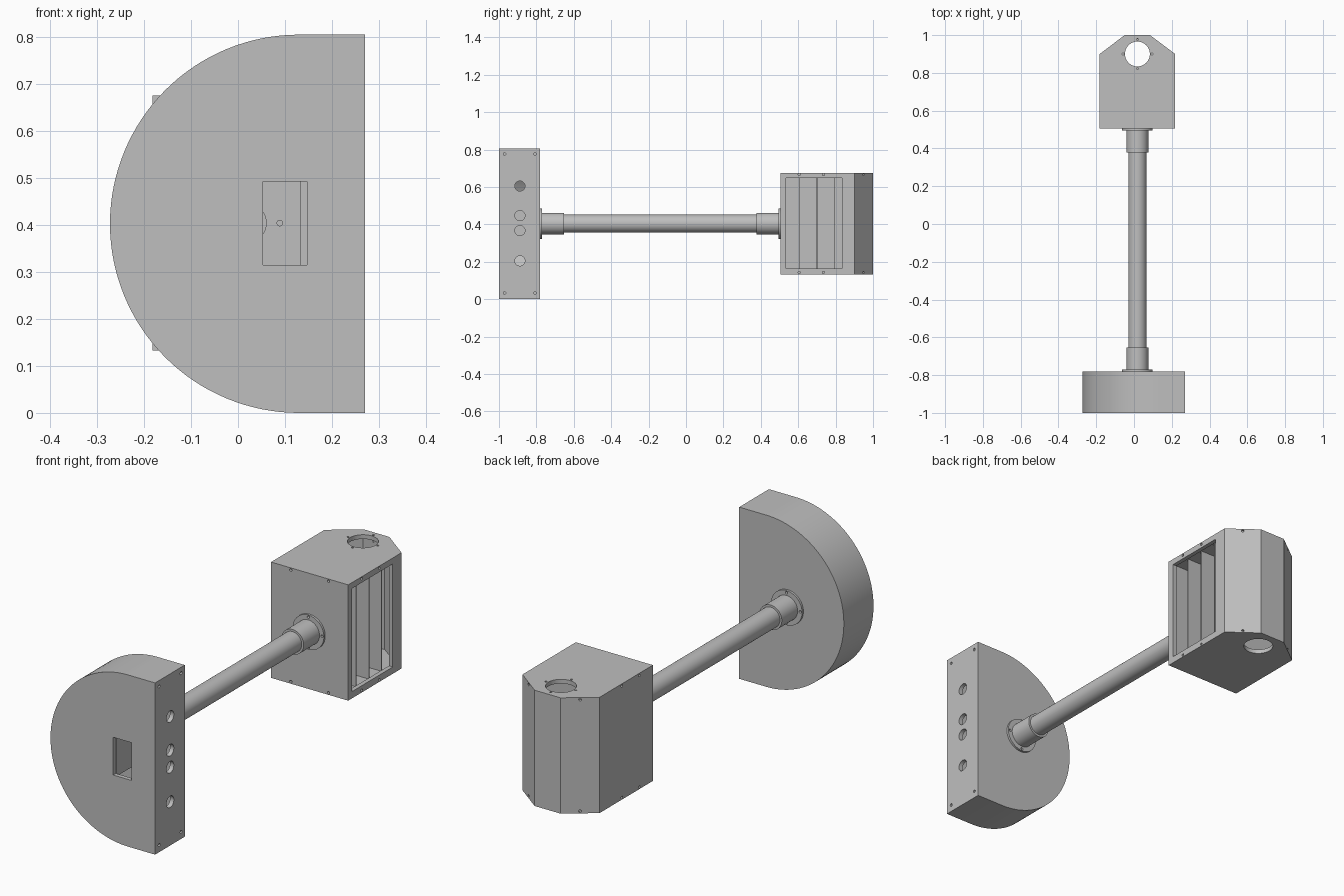
import bpy, bmesh, math
from mathutils import Vector, Matrix

cube = bpy.data.objects.get("Cube")
if cube:
    bpy.data.objects.remove(cube, do_unlink=True)

grey = bpy.data.materials.new("light_grey")
grey.use_nodes = True
grey.diffuse_color = (0.52, 0.52, 0.52, 1)
for node in grey.node_tree.nodes:
    if node.type == 'BSDF_PRINCIPLED':
        node.inputs["Base Color"].default_value = grey.diffuse_color

AX, AZ = 0.018, 0.404          # axis of the pipe
WALL = 0.02


def box(bm, lo, hi):
    lo, hi = Vector(lo), Vector(hi)
    m = Matrix.Translation((lo + hi) / 2) @ Matrix.Diagonal((*(hi - lo), 1))
    bmesh.ops.create_cube(bm, size=1, matrix=m)


def cylinder(bm, start, end, r, sides=16):
    start, end = Vector(start), Vector(end)
    d = end - start
    m = Matrix.Translation((start + end) / 2) @ d.to_track_quat('Z', 'Y').to_matrix().to_4x4()
    bmesh.ops.create_cone(bm, cap_ends=True, segments=sides, radius1=r, radius2=r,
                          depth=d.length, matrix=m)


def prism(bm, points, direction):
    face = bm.faces.new([bm.verts.new(p) for p in points])
    out = bmesh.ops.extrude_face_region(bm, geom=[face], use_keep_orig=True)
    moved = [g for g in out["geom"] if isinstance(g, bmesh.types.BMVert)]
    bmesh.ops.translate(bm, verts=moved, vec=direction)


def make(name, bm):
    bmesh.ops.recalc_face_normals(bm, faces=bm.faces[:])
    mesh = bpy.data.meshes.new(name)
    bm.to_mesh(mesh)
    bm.free()
    mesh.materials.append(grey)
    obj = bpy.data.objects.new(name, mesh)
    bpy.context.collection.objects.link(obj)
    return obj


def cut(obj, bm):
    tool = make("cutter", bm)
    tool.hide_render = True
    mod = obj.modifiers.new("cut", 'BOOLEAN')
    mod.operation, mod.solver, mod.object = 'DIFFERENCE', 'EXACT', tool
    activate(obj)
    bpy.ops.object.modifier_apply(modifier=mod.name)
    bpy.data.objects.remove(tool, do_unlink=True)


def activate(obj):
    bpy.ops.object.select_all(action='DESELECT')
    obj.select_set(True)
    bpy.context.view_layer.objects.active = obj


def smooth(obj):
    activate(obj)
    bpy.ops.object.shade_smooth_by_angle(angle=math.radians(25))


def bolt_circle(bm, y0, y1):
    for dx, dz in ((1, 0), (-1, 0), (0, 1), (0, -1)):
        x, z = AX + 0.071 * dx, AZ + 0.071 * dz
        cylinder(bm, (x, y0, z), (x, y1, z), 0.006)


def d_outline(y, inset):
    r = 0.4025 - inset
    pts = [(0.13 + r * math.cos(a), y, 0.4025 + r * math.sin(a))
           for a in (math.pi * (0.5 + i / 64) for i in range(65))]
    right = 0.27 - inset
    return pts + [(right, y, 0.4025 - r), (right, y, 0.4025 + r)]


def head_outline(z, inset):
    k = inset * 0.5
    half = [(0.2 - inset, 0.505 + inset), (0.2 - inset, 0.9 - k), (0.067 - k, 1 - inset)]
    pts = half + [(-x, y) for x, y in reversed(half)]
    return [(AX + x, y, z) for x, y in pts]


# D-shaped housing: hollow shell
bm = bmesh.new()
prism(bm, d_outline(-1, 0), (0, 0.22, 0))
housing = make("round_housing", bm)
bm = bmesh.new()
prism(bm, d_outline(-1 + WALL, WALL), (0, 0.22 - 2 * WALL, 0))
cut(housing, bm)

# Housing openings: window, side ports, corner screws, pipe bore
bm = bmesh.new()
box(bm, (0.053, -1.1, 0.315), (0.147, -0.96, 0.492))
for z in (0.605, 0.447, 0.367, 0.205):
    cylinder(bm, (0.22, -0.888, z), (0.3, -0.888, z), 0.027, 32)
for y in (-0.97, -0.807):
    for z in (0.033, 0.777):
        cylinder(bm, (0.255, y, z), (0.3, y, z), 0.007)
cylinder(bm, (AX, -0.82, AZ), (AX, -0.75, AZ), 0.042, 48)
bolt_circle(bm, -0.82, -0.75)
cut(housing, bm)
smooth(housing)

# Plates inside the housing beside the window
bm = bmesh.new()
box(bm, (0.041, -0.975, 0.3), (0.053, -0.81, 0.507))
make("housing_divider", bm)
bm = bmesh.new()
box(bm, (0.133, -0.815, 0.3), (0.165, -0.799, 0.507))
make("housing_rib", bm)

# Head box: hollow with chamfered back corners
bm = bmesh.new()
prism(bm, head_outline(0.133, 0), (0, 0, 0.543))
head = make("head_box", bm)
bm = bmesh.new()
prism(bm, head_outline(0.133 + WALL, WALL), (0, 0, 0.543 - 2 * WALL))
cut(head, bm)

# Head openings: side window, round vents, pipe bore
bm = bmesh.new()
box(bm, (0.19, 0.535, 0.165), (0.3, 0.835, 0.648))
cylinder(bm, (AX, 0.9, 0.1), (AX, 0.9, 0.7), 0.066, 48)
for dx, dy in ((1, 0), (-1, 0), (0, 1), (0, -1)):
    x, y = AX + 0.077 * dx, 0.9 + 0.077 * dy
    cylinder(bm, (x, y, 0.64), (x, y, 0.7), 0.005)
cylinder(bm, (AX, 0.48, AZ), (AX, 0.53, AZ), 0.042, 48)
bolt_circle(bm, 0.48, 0.53)
cut(head, bm)

# Screw holes along the top and bottom rims of the head
bm = bmesh.new()
spots = [((x, 0.505), (0, -1)) for x in (-0.08, 0.116)]
for s in (1, -1):
    spots += [((AX + 0.2 * s, y), (s, 0)) for y in (0.605, 0.735)]
    spots.append(((AX + 0.1335 * s, 0.95), (0.6 * s, 0.8)))
for z in (0.143, 0.666):
    for (x, y), (nx, ny) in spots:
        out = Vector((nx, ny, 0)) * 0.012
        p = Vector((x, y, z))
        cylinder(bm, p - out, p + out, 0.006, 12)
cut(head, bm)
smooth(head)

# Upright slats inside the head
for i, y in enumerate((0.605, 0.7, 0.795)):
    bm = bmesh.new()
    box(bm, (-0.165, y - 0.002, 0.15), (0.19, y + 0.002, 0.66))
    make(f"slat_{i + 1}", bm)


# Hollow round parts along the pipe axis
def tube(name, r, y0, y1, bolts=False):
    bm = bmesh.new()
    cylinder(bm, (AX, y0, AZ), (AX, y1, AZ), r, 64)
    obj = make(name, bm)
    bm = bmesh.new()
    cylinder(bm, (AX, y0 - 0.1, AZ), (AX, y1 + 0.1, AZ), 0.042, 48)
    if bolts:
        bolt_circle(bm, y0 - 0.1, y1 + 0.1)
    cut(obj, bm)
    smooth(obj)


tube("pipe", 0.048, -0.78, 0.505)
for name, wall_y, s in (("front", -0.78, 1), ("back", 0.505, -1)):
    tube(name + "_flange", 0.081, *sorted((wall_y, wall_y + 0.01 * s)), bolts=True)
    tube(name + "_collar", 0.058, *sorted((wall_y, wall_y + 0.127 * s)))
